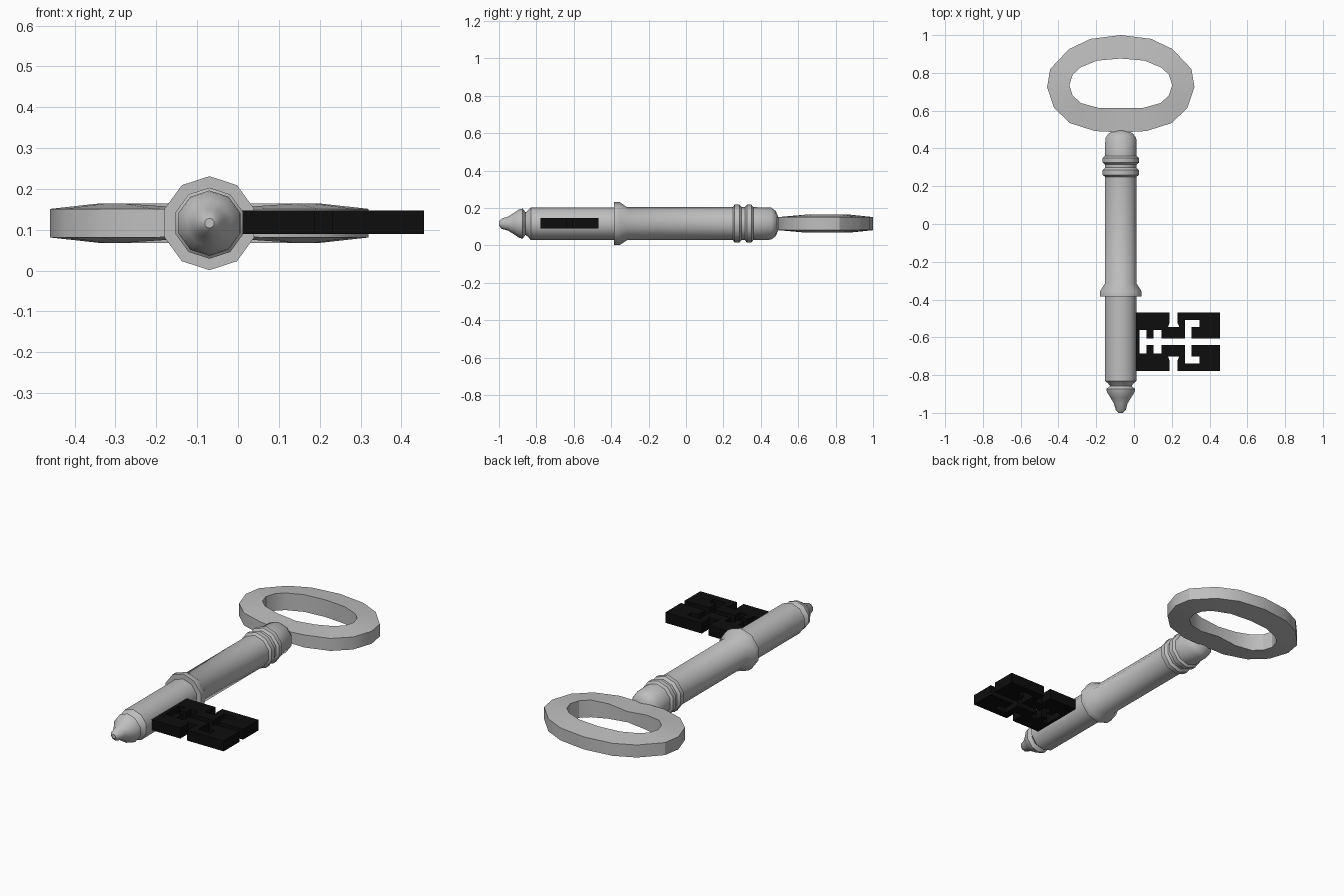
import bpy, bmesh
from math import sin, cos, pi, radians

cube = bpy.data.objects.get("Cube")
if cube:
    bpy.data.objects.remove(cube)

AXIS_X, AXIS_Z = -0.07, 0.116


def material(name, value):
    m = bpy.data.materials.new(name)
    m.use_nodes = True
    color = (value, value, value, 1)
    m.diffuse_color = color
    m.node_tree.nodes["Principled BSDF"].inputs["Base Color"].default_value = color
    return m


def finish(name, bm, mat, location, angle=None):
    bmesh.ops.recalc_face_normals(bm, faces=bm.faces)
    mesh = bpy.data.meshes.new(name)
    bm.to_mesh(mesh)
    bm.free()
    mesh.materials.append(mat)
    ob = bpy.data.objects.new(name, mesh)
    ob.location = location
    bpy.context.collection.objects.link(ob)
    if angle:
        bpy.ops.object.select_all(action='DESELECT')
        ob.select_set(True)
        bpy.context.view_layer.objects.active = ob
        bpy.ops.object.shade_smooth_by_angle(angle=radians(angle))
    return ob


def bridge(bm, a, b):
    for i in range(len(a)):
        j = (i + 1) % len(a)
        bm.faces.new((a[i], a[j], b[j], b[i]))


steel = material("grey steel", 0.52)
black = material("black iron", 0.004)

# Turned shaft: (y, radius) profile swept around the long axis in ten sides
profile = [(-1.0, .012), (-.985, .028), (-.95, .038), (-.92, .057), (-.89, .077),
           (-.873, .08), (-.858, .06), (-.845, .07), (-.83, .087), (-.385, .087),
           (-.385, .115), (-.355, .115), (-.315, .088), (.25, .088), (.26, .101),
           (.285, .101), (.298, .088), (.315, .088), (.325, .101), (.35, .101),
           (.36, .088), (.455, .086), (.48, .067), (.495, .032)]
bm = bmesh.new()
SIDES = 10
rings = [[bm.verts.new((r * sin(2 * pi * i / SIDES), y, r * cos(2 * pi * i / SIDES)))
          for i in range(SIDES)] for y, r in profile]
for a, b in zip(rings, rings[1:]):
    bridge(bm, a, b)
bm.faces.new(rings[0])
bm.faces.new(rings[-1])
finish("shaft", bm, steel, (AXIS_X, 0, AXIS_Z), 40)

# Oval handle: right halves of outer and inner outlines, mirrored into loops
outer = [(0, .26), (.16, .24), (.274, .186), (.374, .08), (.39, -.015),
         (.353, -.126), (.268, -.206), (.136, -.248), (0, -.255)]
inner = [(0, .136), (.125, .125), (.215, .088), (.255, .05), (.272, -.005),
         (.255, -.06), (.21, -.1), (.12, -.125), (0, -.125)]


def loop(bm, half, heights, sign):
    full = [(x, y, h) for (x, y), h in zip(half, heights)]
    full += [(-x, y, h) for x, y, h in full[-2:0:-1]]
    return [bm.verts.new((x, y, sign * h)) for x, y, h in full]


bm = bmesh.new()
edge = [.035] * 8 + [.03]
rim = [.048] * 7 + [.042, .03]      # thins out where it joins the shaft
outer_top, outer_low = (loop(bm, outer, edge, s) for s in (1, -1))
inner_top, inner_low = (loop(bm, inner, rim, s) for s in (1, -1))
bridge(bm, outer_top, inner_top)
bridge(bm, inner_top, inner_low)
bridge(bm, inner_low, outer_low)
bridge(bm, outer_low, outer_top)
finish("handle_ring", bm, steel, (AXIS_X, .74, AXIS_Z), 30)

# Key bit: one half of the fretted plate, mirrored along the shaft
half_bit = [(-.02, 0), (.03, 0), (.03, .062), (.066, .062), (.066, .017),
            (.103, .017), (.103, .062), (.146, .062), (.146, .017), (.27, .017),
            (.27, .115), (.347, .115), (.347, .078), (.304, .078), (.304, .017),
            (.456, .017), (.456, .155), (.23, .155), (.23, .1), (.24, .078),
            (.18, .078), (.188, .1), (.188, .155), (-.02, .155)]
THICK = .058
bm = bmesh.new()
low = [bm.verts.new((x, y, -THICK / 2)) for x, y in half_bit]
top = [bm.verts.new((x, y, THICK / 2)) for x, y in half_bit]
bm.faces.new(low)
bm.faces.new(top)
bridge(bm, low, top)
bmesh.ops.recalc_face_normals(bm, faces=bm.faces)
seam = [f for f in bm.faces if all(abs(v.co.y) < 1e-5 for v in f.verts)]
bmesh.ops.delete(bm, geom=seam, context='FACES')
bit = finish("key_bit", bm, black, (0, -.623, .118))
mirror = bit.modifiers.new("mirror", 'MIRROR')
mirror.use_axis = (False, True, False)
